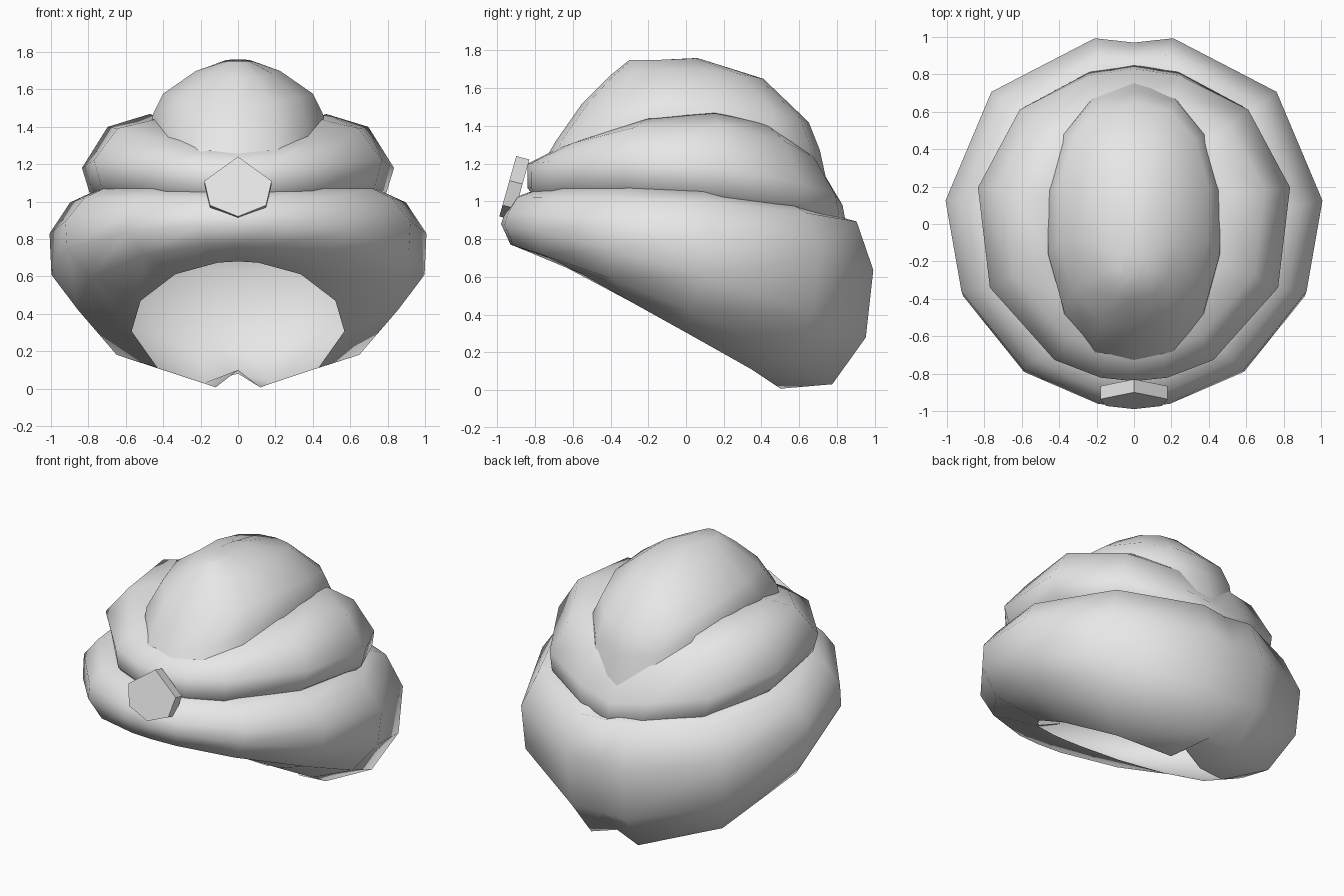
import bpy
import bmesh
from math import sin, cos, radians, copysign
from mathutils import Vector

default_cube = bpy.data.objects.get("Cube")
if default_cube:
    bpy.data.objects.remove(default_cube, do_unlink=True)


def make_material(name, colour):
    material = bpy.data.materials.new(name)
    material.use_nodes = True
    material.diffuse_color = colour
    material.node_tree.nodes["Principled BSDF"].inputs["Base Color"].default_value = colour
    return material


cloth_grey = make_material("cloth_grey", (0.8, 0.8, 0.8, 1))


def finish(bm, name, smooth):
    bmesh.ops.recalc_face_normals(bm, faces=bm.faces[:])
    mesh = bpy.data.meshes.new(name)
    bm.to_mesh(mesh)
    bm.free()
    mesh.materials.append(cloth_grey)
    for poly in mesh.polygons:
        poly.use_smooth = smooth
    obj = bpy.data.objects.new(name, mesh)
    bpy.context.collection.objects.link(obj)
    return obj


def ring_point(row, angle, bulge, power):
    """Point on a tilted, arched oval; angle runs from the front round the side.
    bulge pushes the back corners out, power below one makes the oval boxier."""
    half_width, y_front, y_back, z_front, z_side, z_back = row
    t = radians(angle)
    s = (1 - cos(t)) / 2
    x = half_width * copysign(abs(sin(t)) ** power, sin(t))
    y = y_front + (y_back - y_front) * s + bulge * s * abs(sin(t))
    z = (z_front * (1 - s) * (1 - 2 * s) + z_side * 4 * s * (1 - s)
         + z_back * s * (2 * s - 1))
    return Vector((x, y, z))


def loft(name, rows, stations, seam, bulge=0, power=1, cap=False):
    """Skin the stacked rings; seam shifts each ring's back centre point."""
    angles = stations + [-a for a in reversed(stations) if 0 < a < 180]
    bm = bmesh.new()
    rings = []
    for row, (dy, dz) in zip(rows, seam):
        ring = []
        for angle in angles:
            p = ring_point(row, angle, bulge, power)
            if angle == 180:
                p += Vector((0, dy, dz))
            ring.append(bm.verts.new(p))
        rings.append(ring)
    count = len(angles)
    for low, high in zip(rings, rings[1:]):
        for i in range(count):
            j = (i + 1) % count
            bm.faces.new((low[i], low[j], high[j], high[i]))
    if cap:
        bm.faces.new(rings[-1])
    return finish(bm, name, True)


# Each row: half width, front y, back y, then z at front, side and back

# Thick lower roll, open underneath
lower_rows = [
    (0.57, -0.66, 0.50, 0.68, 0.33, 0.00),
    (0.86, -0.93, 0.78, 0.77, 0.45, 0.02),
    (1.00, -0.98, 0.96, 0.88, 0.63, 0.27),
    (1.01, -0.96, 1.00, 0.94, 0.84, 0.63),
    (0.90, -0.91, 0.91, 1.02, 1.00, 0.89),
    (0.77, -0.80, 0.79, 1.06, 1.06, 0.92),
    (0.62, -0.68, 0.66, 1.06, 1.04, 0.90),
]
loft("lower_roll", lower_rows, [0, 11, 36, 66, 94, 131, 168, 180],
     [(0, 0.1), (-0.03, 0.06)] + [(-0.03, 0)] * 3 + [(0, -0.05)] * 2, bulge=0.07)

# Middle roll, pinched down to a point at the back
middle_rows = [
    (0.75, -0.80, 0.76, 1.02, 1.02, 0.84),
    (0.81, -0.84, 0.82, 1.07, 1.07, 0.91),
    (0.85, -0.84, 0.80, 1.20, 1.20, 1.02),
    (0.71, -0.70, 0.68, 1.27, 1.41, 1.22),
    (0.48, -0.52, 0.51, 1.33, 1.47, 1.36),
    (0.30, -0.36, 0.36, 1.28, 1.38, 1.30),
]
loft("middle_roll", middle_rows, [0, 12, 30, 65, 101, 134, 163, 180],
     [(0.03, -0.04)] * 3 + [(0, -0.06), (0, 0), (0, 0)], bulge=0.1)

# Crown dome
crown_rows = [
    (0.46, -0.76, 0.76, 1.20, 1.30, 1.04),
    (0.47, -0.69, 0.71, 1.32, 1.46, 1.27),
    (0.41, -0.55, 0.65, 1.52, 1.57, 1.42),
    (0.23, -0.41, 0.41, 1.66, 1.70, 1.65),
    (0.08, -0.30, 0.06, 1.75, 1.75, 1.76),
]
loft("crown_dome", crown_rows, [0, 20, 48, 76, 104, 132, 158, 180],
     [(0, 0)] * 5, power=0.75, cap=True)

# Six-sided jewel leaning back against the front
outline = [(0, 1.24), (0.18, 1.11), (0.15, 0.98), (0, 0.92), (-0.15, 0.98), (-0.18, 1.11)]
inward = Vector((0, 0.07, -0.018))
bm = bmesh.new()
front = [bm.verts.new((x, -0.9 - (1.24 - z) * 0.28, z)) for x, z in outline]
back = [bm.verts.new(v.co + inward) for v in front]
bm.faces.new(front)
bm.faces.new(back)
for i in range(len(front)):
    j = (i + 1) % len(front)
    bm.faces.new((front[i], front[j], back[j], back[i]))
finish(bm, "front_jewel", False)
